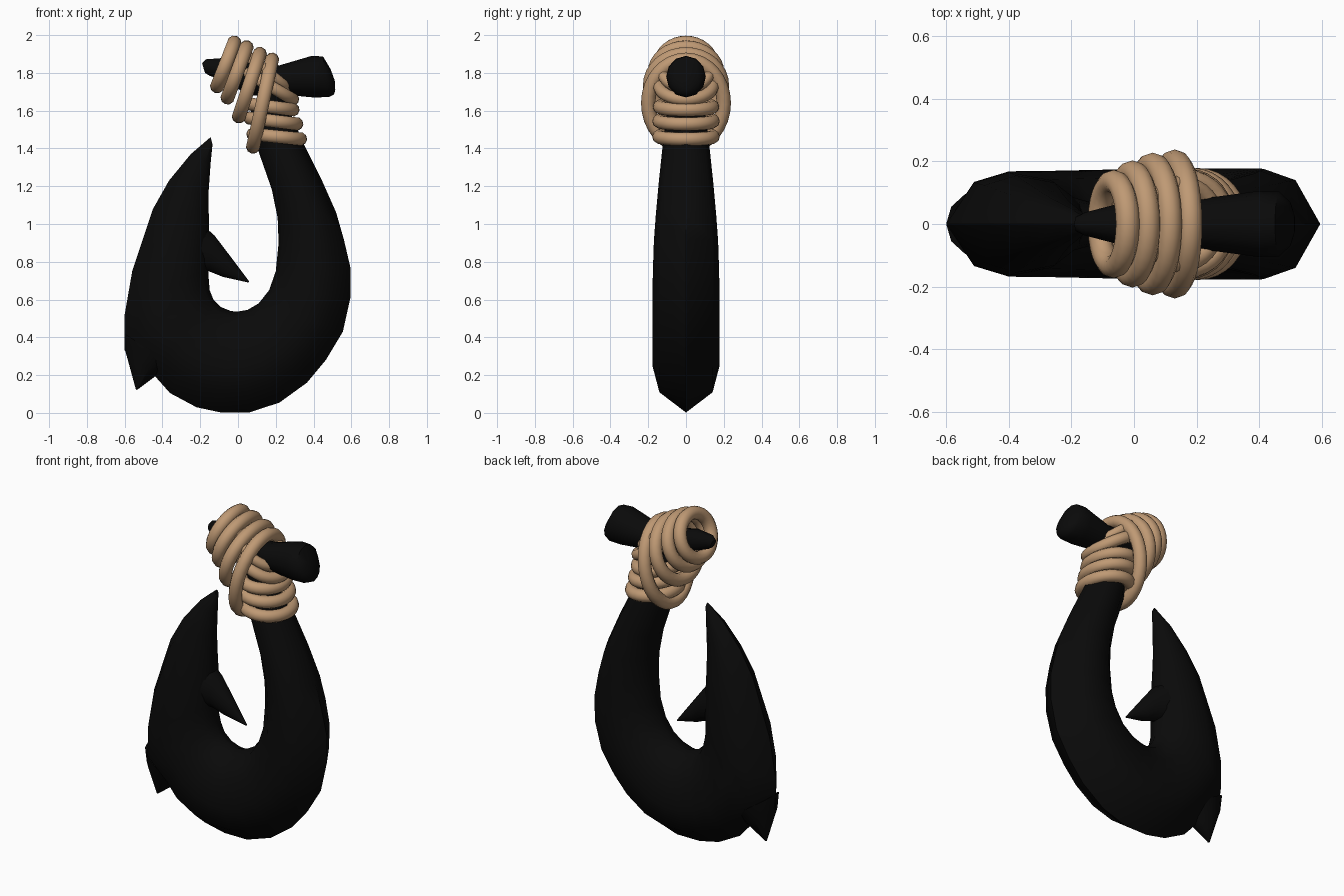
import bpy, bmesh, math
from mathutils import Vector

cube = bpy.data.objects.get("Cube")
if cube:
    bpy.data.objects.remove(cube, do_unlink=True)


def material(name, rgb):
    m = bpy.data.materials.new(name)
    m.use_nodes = True
    m.diffuse_color = (*rgb, 1)
    m.node_tree.nodes["Principled BSDF"].inputs["Base Color"].default_value = (*rgb, 1)
    return m


BLACK = material("black", (0.003, 0.003, 0.003))
TAN = material("rope tan", (0.52, 0.32, 0.175))


def skin(name, rings, mat, closed=False, angle=50):
    """Bridge a row of equal rings into one smooth surface."""
    bm = bmesh.new()
    rows = [[bm.verts.new(p) for p in ring] for ring in rings]
    n = len(rows[0])
    pairs = list(zip(rows, rows[1:]))
    if closed:
        pairs.append((rows[-1], rows[0]))
    else:
        bm.faces.new(rows[0])
        bm.faces.new(rows[-1])
    for a, b in pairs:
        for i in range(n):
            j = (i + 1) % n
            bm.faces.new((a[i], a[j], b[j], b[i]))
    bmesh.ops.recalc_face_normals(bm, faces=bm.faces)
    me = bpy.data.meshes.new(name)
    bm.to_mesh(me)
    bm.free()
    me.materials.append(mat)
    ob = bpy.data.objects.new(name, me)
    bpy.context.collection.objects.link(ob)
    bpy.ops.object.select_all(action="DESELECT")
    ob.select_set(True)
    bpy.context.view_layer.objects.active = ob
    bpy.ops.object.shade_smooth_by_angle(angle=math.radians(angle))
    return ob


def loft(name, stations, half_section):
    """Each station: outer x, z, inner x, z, half thickness."""
    section = half_section + [(u, -v) for u, v in reversed(half_section[1:-1])]
    rings = [[(ox + (ix - ox) * u, t * v, oz + (iz - oz) * u) for u, v in section]
             for ox, oz, ix, iz, t in stations]
    return skin(name, rings, BLACK)


def rope(name, top, bottom, half_y, r=0.038, steps=32, sides=10):
    """Elliptical rope loop through a top and a bottom point (x, z)."""
    p, q = Vector((top[0], 0, top[1])), Vector((bottom[0], 0, bottom[1]))
    c, a, b = (p + q) / 2, (p - q) / 2, Vector((0, half_y, 0))
    axis = a.cross(b).normalized()
    rings = []
    for i in range(steps):
        t = math.tau * i / steps
        out = (a.normalized() * math.cos(t) / a.length
               + b.normalized() * math.sin(t) / b.length).normalized()
        mid = c + a * math.cos(t) + b * math.sin(t)
        rings.append([mid + r * (out * math.cos(s) + axis * math.sin(s))
                      for s in (math.tau * k / sides for k in range(sides))])
    return skin(name, rings, TAN, closed=True)


RIDGED = [(0, 0), (0.2, 0.8), (0.45, 1), (0.75, 0.85), (0.94, 0.45), (1, 0)]
ROUND = [(0.5 - 0.5 * math.cos(k * math.pi / 6), math.sin(k * math.pi / 6)) for k in range(7)]

# Hook body, from the shaft top round the bend to the point
loft("hook_body", [
    (0.22, 1.72, 0.06, 1.64, 0.09),
    (0.35, 1.42, 0.11, 1.38, 0.125),
    (0.44, 1.24, 0.18, 1.18, 0.145),
    (0.52, 1.06, 0.21, 1.03, 0.16),
    (0.56, 0.92, 0.215, 0.9, 0.17),
    (0.595, 0.77, 0.2, 0.75, 0.175),
    (0.595, 0.61, 0.165, 0.65, 0.178),
    (0.555, 0.43, 0.11, 0.58, 0.178),
    (0.465, 0.28, 0.05, 0.545, 0.178),
    (0.365, 0.16, 0.02, 0.54, 0.178),
    (0.22, 0.055, 0, 0.537, 0.178),
    (0.06, 0.002, -0.02, 0.537, 0.176),
    (-0.09, 0.002, -0.04, 0.54, 0.174),
    (-0.22, 0.03, -0.09, 0.56, 0.172),
    (-0.36, 0.105, -0.13, 0.6, 0.17),
    (-0.44, 0.195, -0.15, 0.65, 0.17),
    (-0.6, 0.33, -0.155, 0.71, 0.168),
    (-0.6, 0.52, -0.155, 0.77, 0.165),
    (-0.56, 0.75, -0.15, 0.88, 0.155),
    (-0.45, 1.08, -0.155, 1.06, 0.115),
    (-0.365, 1.23, -0.155, 1.18, 0.085),
    (-0.25, 1.37, -0.145, 1.32, 0.05),
    (-0.145, 1.46, -0.135, 1.42, 0.012),
], RIDGED)

# Barb inside the point and spike on the outer bend
loft("inner_barb", [
    (-0.25, 1.05, -0.25, 0.74, 0.1),
    (-0.125, 0.94, -0.155, 0.75, 0.07),
    (-0.03, 0.815, -0.08, 0.72, 0.04),
    (0.06, 0.695, 0.055, 0.69, 0.004),
], ROUND)
loft("outer_spike", [
    (-0.6, 0.42, -0.36, 0.26, 0.11),
    (-0.597, 0.33, -0.43, 0.2, 0.075),
    (-0.54, 0.122, -0.53, 0.125, 0.008),
], ROUND)

# Knobbed crossbar at the top of the shaft
loft("crossbar", [
    (-0.19, 1.85, -0.175, 1.8, 0.025),
    (-0.17, 1.872, -0.15, 1.785, 0.036),
    (-0.06, 1.88, -0.06, 1.75, 0.062),
    (0.08, 1.85, 0.06, 1.68, 0.08),
    (0.22, 1.84, 0.24, 1.685, 0.083),
    (0.39, 1.89, 0.4, 1.67, 0.105),
    (0.45, 1.887, 0.48, 1.672, 0.103),
    (0.49, 1.82, 0.508, 1.685, 0.07),
    (0.512, 1.76, 0.515, 1.71, 0.025),
], ROUND)

# Rope loops binding the bar to the shaft
bar_loops = [((-0.02, 1.96), (-0.11, 1.73), 0.135),
             ((0.045, 1.935), (-0.055, 1.67), 0.165),
             ((0.115, 1.9), (0.005, 1.57), 0.19),
             ((0.18, 1.87), (0.08, 1.41), 0.2)]
for i, (top, bottom, hy) in enumerate(bar_loops):
    rope(f"bar_rope_{i + 1}", top, bottom, hy)

# Rope loops round the shaft and a diagonal crossing loop
shaft_loops = [((0.08, 1.475), (0.33, 1.45), 0.143),
               ((0.065, 1.56), (0.31, 1.53), 0.143),
               ((0.06, 1.635), (0.29, 1.605), 0.14)]
for i, (left, right, hy) in enumerate(shaft_loops):
    rope(f"shaft_rope_{i + 1}", left, right, hy, r=0.036)
rope("crossing_rope_lower", (0.05, 1.8), (0.29, 1.66), 0.14, r=0.034)
rope("crossing_rope_upper", (0.04, 1.9), (0.26, 1.72), 0.125, r=0.03)
